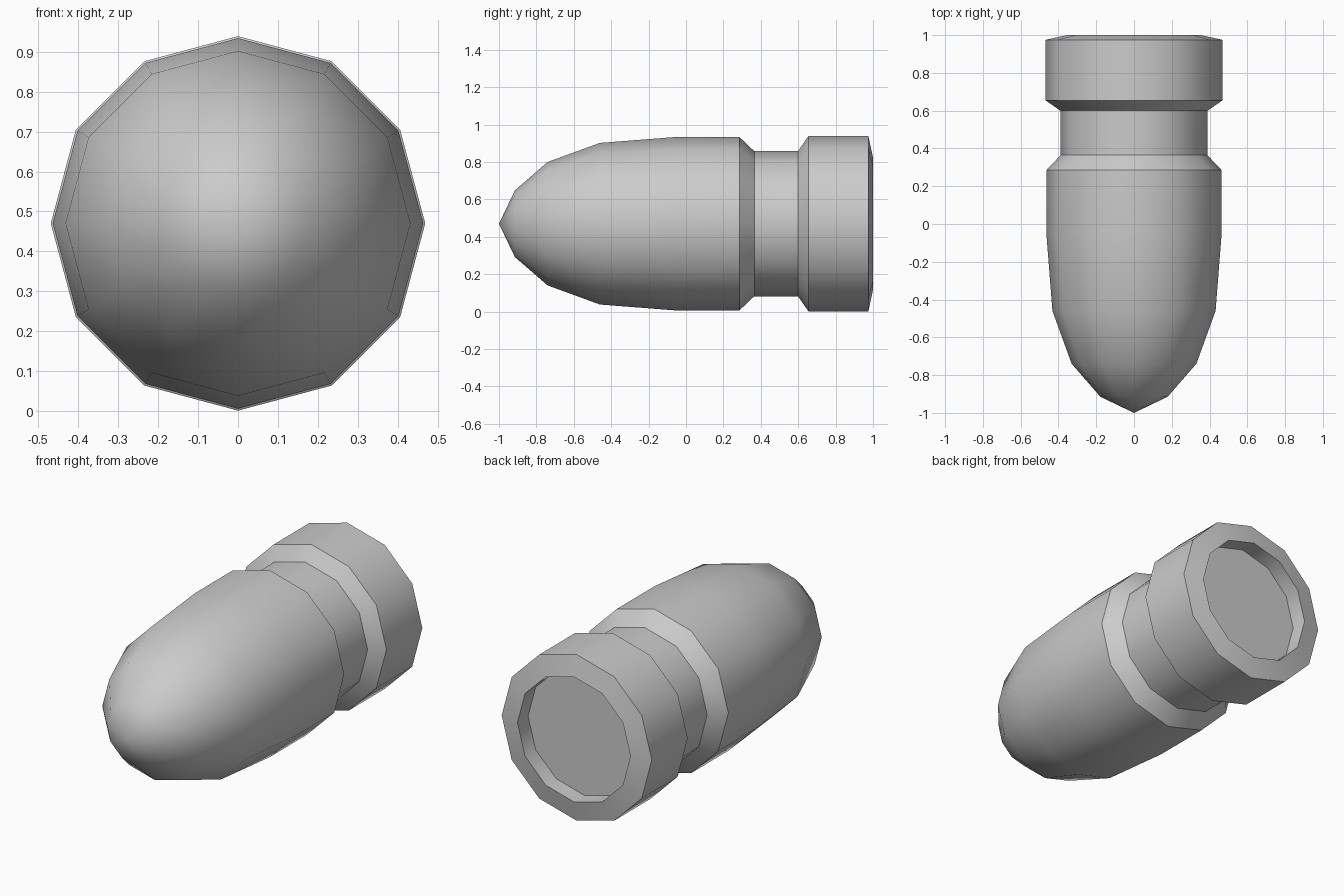
import bpy, bmesh, math

if "Cube" in bpy.data.objects:
    bpy.data.objects.remove(bpy.data.objects["Cube"])

SIDES = 12
CENTRE_Z = 0.47

# Outline along the length: (y, radius)
PROFILE = [
    (-1.0, 0.0), (-0.915, 0.178), (-0.74, 0.33), (-0.46, 0.432),  # rounded nose
    (-0.05, 0.464), (0.285, 0.464),                               # body
    (0.365, 0.388), (0.6, 0.39),                                  # groove
    (0.655, 0.469), (0.975, 0.469),                               # base rim
    (1.0, 0.353), (0.905, 0.353), (0.905, 0.0),                   # recessed back
]

grey = bpy.data.materials.new("grey metal")
grey.diffuse_color = (0.6, 0.6, 0.6, 1)
grey.use_nodes = True
grey.node_tree.nodes["Principled BSDF"].inputs["Base Color"].default_value = grey.diffuse_color


def lathe(name, profile):
    """Spin the outline around the lengthwise axis."""
    bm = bmesh.new()
    rings = []
    for y, r in profile:
        count = SIDES if r else 1
        rings.append([bm.verts.new((r * math.sin(math.tau * i / SIDES), y,
                                    CENTRE_Z + r * math.cos(math.tau * i / SIDES)))
                      for i in range(count)])
    for a, b in zip(rings, rings[1:]):
        for i in range(SIDES):
            j = (i + 1) % SIDES
            if len(a) == 1:
                bm.faces.new((a[0], b[j], b[i]))
            elif len(b) == 1:
                bm.faces.new((a[i], a[j], b[0]))
            else:
                bm.faces.new((a[i], a[j], b[j], b[i]))
    bmesh.ops.recalc_face_normals(bm, faces=bm.faces)
    mesh = bpy.data.meshes.new(name)
    bm.to_mesh(mesh)
    bm.free()
    mesh.materials.append(grey)
    obj = bpy.data.objects.new(name, mesh)
    bpy.context.collection.objects.link(obj)
    return obj


bullet = lathe("bullet", PROFILE)
bpy.context.view_layer.objects.active = bullet
bullet.select_set(True)
bpy.ops.object.shade_smooth_by_angle(angle=math.radians(35))
